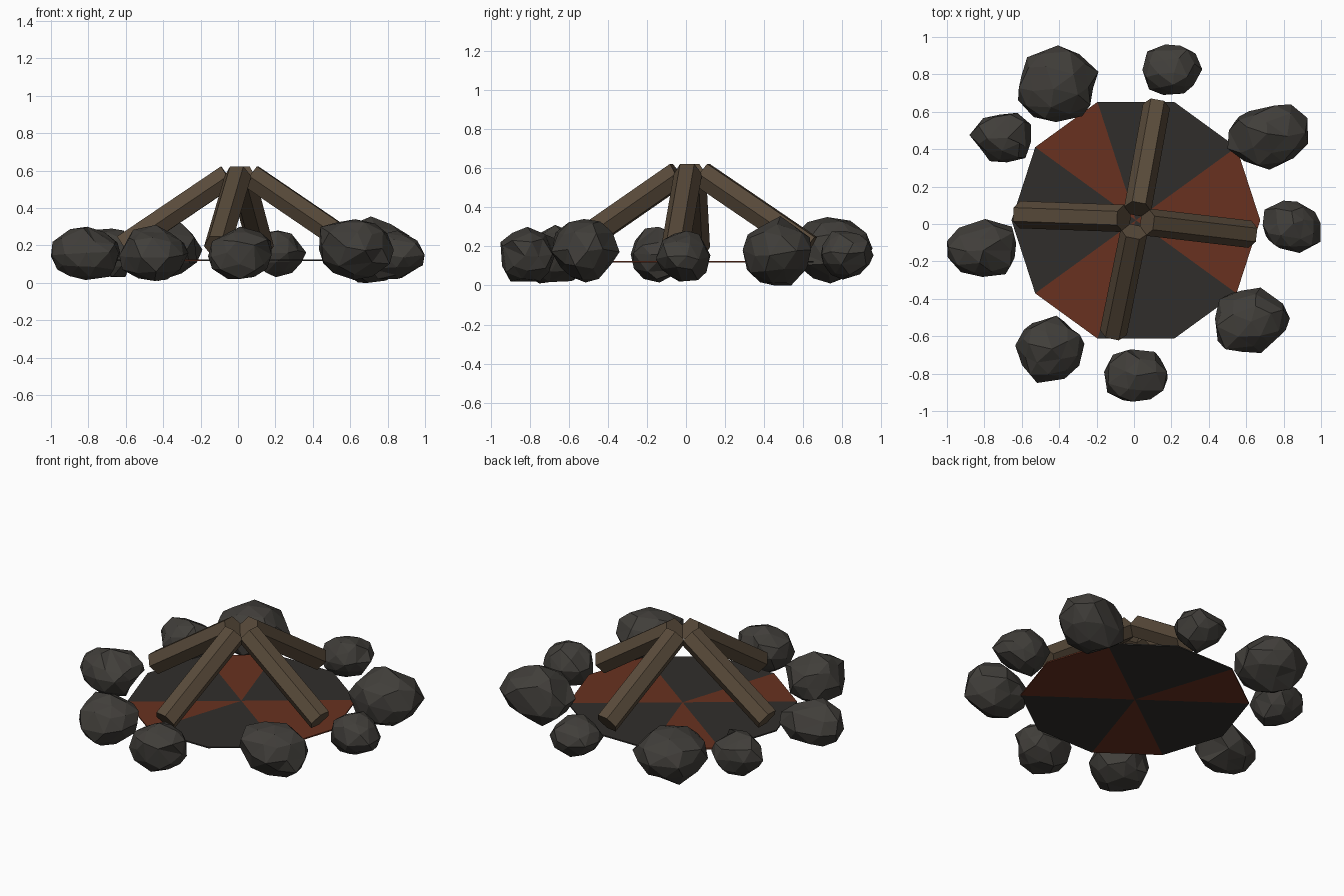
import bpy, bmesh, math, random
from mathutils import Matrix, Vector

random.seed(7)
cube = bpy.data.objects.get("Cube")
if cube:
    bpy.data.objects.remove(cube, do_unlink=True)


def material(name, rgb):
    mat = bpy.data.materials.new(name)
    mat.use_nodes = True
    color = (*rgb, 1.0)
    mat.diffuse_color = color
    shader = mat.node_tree.nodes["Principled BSDF"]
    shader.inputs["Base Color"].default_value = color
    shader.inputs["Roughness"].default_value = 0.9
    return mat


def finish(bm, name, *mats):
    bmesh.ops.recalc_face_normals(bm, faces=bm.faces[:])
    mesh = bpy.data.meshes.new(name)
    bm.to_mesh(mesh)
    bm.free()
    for mat in mats:
        mesh.materials.append(mat)
    obj = bpy.data.objects.new(name, mesh)
    bpy.context.collection.objects.link(obj)
    return obj


wood = material("wood", (0.1, 0.07, 0.043))
stone = material("stone", (0.052, 0.048, 0.042))
ash = material("ash", (0.03, 0.027, 0.024))
ember = material("ember", (0.14, 0.031, 0.014))


# Ten-sided fire bed with alternating ash and ember wedges
def fire_bed(center, radius, thickness):
    bm = bmesh.new()
    bmesh.ops.create_circle(bm, cap_ends=True, cap_tris=True, segments=10,
                            radius=radius,
                            matrix=Matrix.Translation(center) @ Matrix.Rotation(math.pi / 2, 4, "Z"))
    for face in bm.faces:
        mid = face.calc_center_median() - Vector(center)
        wedge = int((math.atan2(mid.y, mid.x) % math.tau) / math.tau * 10)
        face.material_index = 1 if wedge % 3 == 0 else 0
    lower = bmesh.ops.extrude_face_region(bm, geom=bm.faces[:], use_keep_orig=True)
    for v in lower["geom"]:
        if isinstance(v, bmesh.types.BMVert):
            v.co.z -= thickness
    return finish(bm, "fire_bed", ash, ember)


# Hexagonal log between two axis points
def log(name, foot, head, radius=0.073):
    foot, head = Vector(foot), Vector(head)
    d = (head - foot).normalized()
    side = Vector((0, 0, 1)).cross(d).normalized()
    up = d.cross(side)
    frame = Matrix((-up, side, d)).transposed().to_4x4()
    frame.translation = (foot + head) / 2
    bm = bmesh.new()
    bmesh.ops.create_cone(bm, cap_ends=True, segments=6, radius1=radius,
                          radius2=radius, depth=(head - foot).length, matrix=frame)
    return finish(bm, name, wood)


# Faceted stone fitted to a box, with one pronounced corner
def rock(name, center, size, corner):
    bm = bmesh.new()
    bmesh.ops.create_icosphere(bm, subdivisions=2, radius=1,
                               matrix=Matrix.Rotation(random.uniform(0, 6), 4, "Z"))
    a = math.radians(corner)
    point = Vector((math.cos(a), math.sin(a), 0.2)).normalized()
    for v in bm.verts:
        n = v.co.normalized()
        jitter = Vector([random.uniform(-0.1, 0.1) for _ in range(3)])
        v.co = n * (1 + 0.22 * max(0, n.dot(point)) ** 6) + jitter
    # Merge a few short edges so the facets vary in size
    bmesh.ops.remove_doubles(bm, verts=bm.verts[:], dist=0.42)
    for axis in range(3):
        values = [v.co[axis] for v in bm.verts]
        low, span = min(values), max(values) - min(values)
        for v in bm.verts:
            v.co[axis] = center[axis] + ((v.co[axis] - low) / span - 0.5) * size[axis]
    return finish(bm, name, stone)


fire_bed((0.01, 0.02, 0.125), 0.665, 0.008)

log("log_left", (0.62, -0.055, 0.195), (0.07, 0.01, 0.57))
log("log_right", (-0.61, 0.05, 0.195), (-0.055, 0.03, 0.57))
log("log_back", (0.12, 0.63, 0.195), (0.02, 0.08, 0.57))
log("log_front", (-0.11, -0.58, 0.195), (0, -0.04, 0.57))

# Ring of stones: x, y, width, depth, bottom, top, corner direction
stones = [
    (-0.405, 0.75, 0.43, 0.41, 0.01, 0.35, 90),
    (0.205, 0.825, 0.32, 0.27, 0.03, 0.28, 150),
    (0.715, 0.465, 0.43, 0.35, 0.0, 0.355, 35),
    (0.843, -0.015, 0.31, 0.28, 0.02, 0.28, -50),
    (0.633, -0.515, 0.4, 0.35, 0.015, 0.34, -145),
    (0.01, -0.81, 0.34, 0.28, 0.02, 0.3, 150),
    (-0.45, -0.67, 0.37, 0.36, 0.01, 0.31, -90),
    (-0.815, -0.128, 0.37, 0.31, 0.015, 0.3, 60),
    (-0.715, 0.462, 0.33, 0.265, 0.03, 0.29, 160),
]
for i, (x, y, w, d, bottom, top, corner) in enumerate(stones, 1):
    rock(f"stone_{i}", (x, y, (bottom + top) / 2), (w, d, top - bottom), corner)
